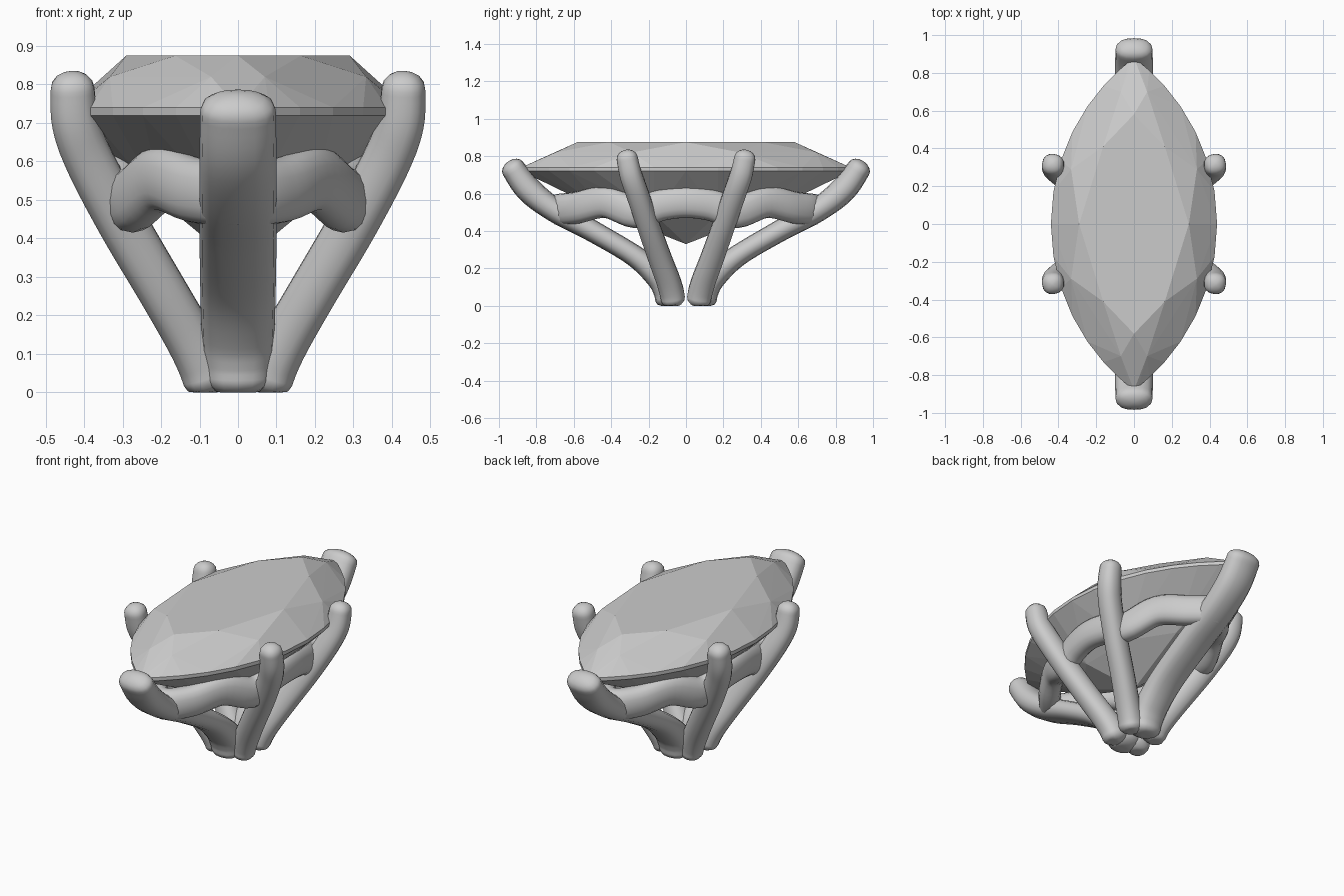
import bpy, bmesh, math
from mathutils import Vector

if "Cube" in bpy.data.objects:
    bpy.data.objects.remove(bpy.data.objects["Cube"])


def finish(bm, name, smooth):
    bmesh.ops.recalc_face_normals(bm, faces=bm.faces)
    me = bpy.data.meshes.new(name)
    bm.to_mesh(me)
    bm.free()
    ob = bpy.data.objects.new(name, me)
    bpy.context.collection.objects.link(ob)
    for p in me.polygons:
        p.use_smooth = smooth
    return ob


def spline(pts, closed, steps=5):
    """Catmull-Rom through points of (x, y, z, half width, half thickness)."""
    n, out = len(pts), []
    get = lambda i: pts[i % n] if closed else pts[max(0, min(n - 1, i))]
    for i in range(n if closed else n - 1):
        p0, p1, p2, p3 = get(i - 1), get(i), get(i + 1), get(i + 2)
        for s in range(steps):
            t = s / steps
            out.append([0.5 * (2 * b + (c - a) * t + (2 * a - 5 * b + 4 * c - d) * t * t
                               + (3 * b - a - 3 * c + d) * t ** 3)
                        for a, b, c, d in zip(p0, p1, p2, p3)])
    if not closed:
        out.append(list(pts[-1]))
    return out


def sweep(name, pts, side, closed=False, cap=0.045, sides=16):
    """Oval tube along a path with domed ends."""
    path = spline(pts, closed)
    n = len(path)
    pos = [Vector(p[:3]) for p in path]
    rings = []
    for i, p in enumerate(path):
        if closed:
            tan = pos[(i + 1) % n] - pos[i - 1]
        else:
            tan = pos[min(i + 1, n - 1)] - pos[max(i - 1, 0)]
        rings.append((pos[i], tan.normalized(), p[3], p[4]))
    if not closed:
        def dome(ring, sign):
            c, t, a, b = ring
            return [(c + t * sign * cap * math.sin(k), t, a * math.cos(k), b * math.cos(k))
                    for k in (0.4, 0.8, 1.15, 1.45)]
        rings = dome(rings[0], -1)[::-1] + rings + dome(rings[-1], 1)
    bm = bmesh.new()
    loops = []
    for c, t, a, b in rings:
        u = (side - t * side.dot(t)).normalized()
        v = t.cross(u)
        loop = []
        for k in range(sides):
            ang = 2 * math.pi * k / sides
            cs, sn = math.cos(ang), math.sin(ang)
            # slightly squared oval section
            q = c + u * a * math.copysign(abs(cs) ** 0.85, cs) + v * b * math.copysign(abs(sn) ** 0.85, sn)
            q.z = max(q.z, 0.0)
            loop.append(bm.verts.new(q))
        loops.append(loop)
    for i in range(len(loops) if closed else len(loops) - 1):
        l0, l1 = loops[i], loops[(i + 1) % len(loops)]
        for k in range(sides):
            j = (k + 1) % sides
            bm.faces.new((l0[k], l0[j], l1[j], l1[k]))
    if not closed:
        bm.faces.new(loops[0][::-1])
        bm.faces.new(loops[-1])
    return finish(bm, name, True)


# Marquise gemstone: faceted hull of table, crown, girdle, pavilion and culet
def marquise(f, s, z):
    """Point on the pointed-oval outline; f is 0..4 quarters, s the scale."""
    k = int(f) % 4
    t = f - int(f)
    t = t if k % 2 == 0 else 1 - t
    y = 0.88 * math.sin(t * math.pi / 2) ** 1.0
    x = math.sqrt(1.21 - y * y) - 0.66
    return (x * s * (1 if k in (0, 3) else -1), y * s * (1 if k < 2 else -1), z)


bm = bmesh.new()
pts = [(0, 0, 0.33)]
pts += [marquise(i / 2, 0.66, 0.875) for i in range(8)]
pts += [marquise(i / 2 + 0.25, 0.86, 0.82) for i in range(8)]
pts += [marquise(i / 8, 1.0, z) for i in range(32) for z in (0.72, 0.74)]
pts += [marquise(i / 2 + 0.25, 0.5, 0.49) for i in range(8)]
for p in pts:
    bm.verts.new(p)
res = bmesh.ops.convex_hull(bm, input=bm.verts)
bmesh.ops.delete(bm, geom=[v for v in bm.verts if not v.link_faces], context='VERTS')
bmesh.ops.dissolve_limit(bm, angle_limit=0.01, verts=bm.verts, edges=bm.edges)
finish(bm, "gemstone", False)

# Broad prongs gripping the two pointed ends
end_path = [(0, .085, .04, .088, .08), (0, .10, .09, .092, .078), (0, .15, .16, .095, .07),
            (0, .28, .27, .098, .058), (0, .5, .4, .1, .058), (0, .7, .51, .1, .064),
            (0, .84, .62, .1, .07), (0, .925, .735, .098, .064)]
for s, label in ((-1, "front"), (1, "back")):
    sweep(label + "_end_prong", [(x, s * y, z, a, b) for x, y, z, a, b in end_path], Vector((1, 0, 0)))

# Four slim prongs along the sides
side_path = [(.075, .07, .04, .065, .07), (.09, .078, .08, .065, .07), (.13, .1, .15, .064, .065),
             (.2, .145, .27, .062, .064), (.3, .205, .44, .06, .065), (.385, .26, .6, .06, .064),
             (.422, .295, .7, .06, .062), (.43, .315, .79, .057, .057)]
for sx, lx in ((-1, "left"), (1, "right")):
    for sy, ly in ((-1, "front"), (1, "back")):
        sweep(f"{ly}_{lx}_prong", [(sx * x, sy * y, z, a, b) for x, y, z, a, b in side_path],
              Vector((-sy * 0.1, sx, 0)))

# Wavy gallery band under the stone, arching between prongs
quarter = [(.31, 0, .555), (.30, .13, .54), (.275, .27, .50), (.2, .43, .555), (.11, .58, .525), (0, .675, .515)]
q1 = quarter
q2 = [(-x, y, z) for x, y, z in quarter[::-1]][1:]
half = q1 + q2
loop = half + [(x, -y, z) for x, y, z in half[::-1]][1:-1]
sweep("gallery_band", [(*p, .085, .06) for p in loop], Vector((0, 0, 1)), closed=True)
